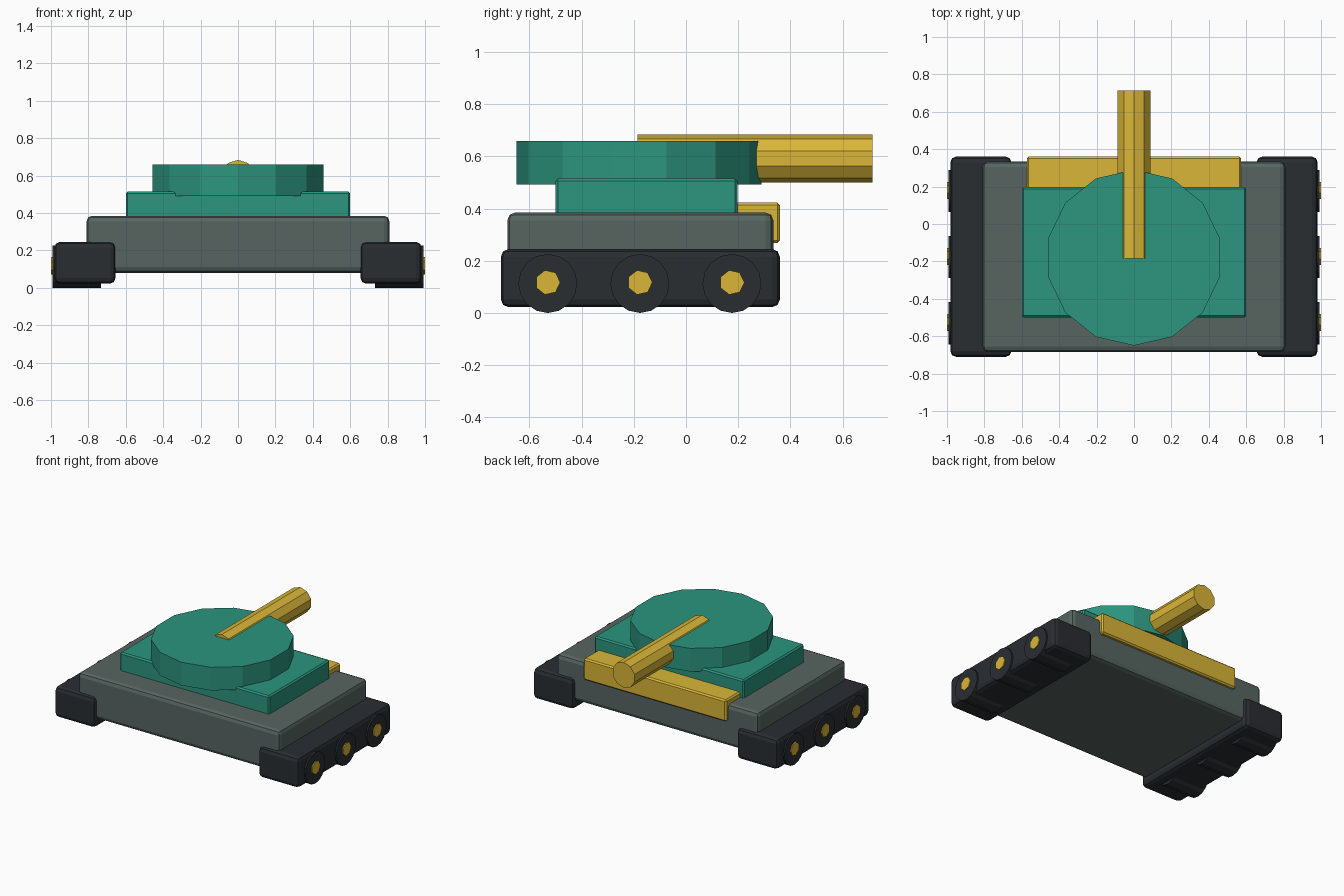
import bpy, math
from mathutils import Matrix

if "Cube" in bpy.data.objects:
    bpy.data.objects.remove(bpy.data.objects["Cube"])


def material(name, rgb):
    m = bpy.data.materials.new(name)
    m.diffuse_color = (*rgb, 1)
    m.use_nodes = True
    m.node_tree.nodes["Principled BSDF"].inputs["Base Color"].default_value = m.diffuse_color
    return m


GREEN = material("green", (0.025, 0.30, 0.21))
GOLD = material("gold", (0.70, 0.47, 0.04))
DARK = material("dark", (0.022, 0.026, 0.031))
GREY = material("hull_grey", (0.095, 0.13, 0.12))


def box(name, x, y, z, mat, bevel, segments=2):
    """Bevelled box from (min, max) ranges."""
    bpy.ops.mesh.primitive_cube_add(size=1)
    ob = bpy.context.object
    ob.name = name
    size = [r[1] - r[0] for r in (x, y, z)]
    mid = [(r[0] + r[1]) / 2 for r in (x, y, z)]
    ob.data.transform(Matrix.Translation(mid) @ Matrix.Diagonal((*size, 1)))
    mod = ob.modifiers.new("bevel", 'BEVEL')
    mod.width = bevel
    mod.segments = segments
    ob.data.materials.append(mat)
    return ob


def cylinder(name, sides, radius, depth, centre, mat, rot=Matrix()):
    """Faceted cylinder along z, turned by rot."""
    bpy.ops.mesh.primitive_cylinder_add(vertices=sides, radius=radius, depth=depth)
    ob = bpy.context.object
    ob.name = name
    ob.data.transform(Matrix.Translation(centre) @ rot)
    ob.data.materials.append(mat)
    return ob


# Hull, deck and rear plate
box("hull", (-0.81, 0.81), (-0.685, 0.335), (0.08, 0.385), GREY, 0.03)
box("upper_deck", (-0.6, 0.6), (-0.5, 0.197), (0.37, 0.515), GREEN, 0.01, 1)
box("rear_plate", (-0.573, 0.573), (0.18, 0.36), (0.268, 0.424), GOLD, 0.01, 1)

# Turret with a corner on the centre line, and gun barrel along y
cylinder("turret", 14, 0.47, 0.168, (0, -0.18, 0.576), GREEN)
cylinder("gun_barrel", 10, 0.092, 0.9, (0, 0.265, 0.592), GOLD,
         Matrix.Rotation(math.radians(90), 4, 'X'))

# Tracks with three wheels and hubs on each side
for side, s in (("left", -1), ("right", 1)):
    box(side + "_track", sorted((s * 0.655, s * 0.982)), (-0.71, 0.36),
        (0.022, 0.245), DARK, 0.03)
    turn = Matrix.Rotation(math.radians(90), 4, 'Y')
    for i, y in enumerate((-0.53, -0.177, 0.176)):
        cylinder(f"{side}_wheel_{i + 1}", 16, 0.113, 0.26,
                 (s * 0.863, y, 0.113), DARK, turn)
        cylinder(f"{side}_hub_{i + 1}", 7, 0.048, 0.06,
                 (s * 0.97, y, 0.117), GOLD, turn)
